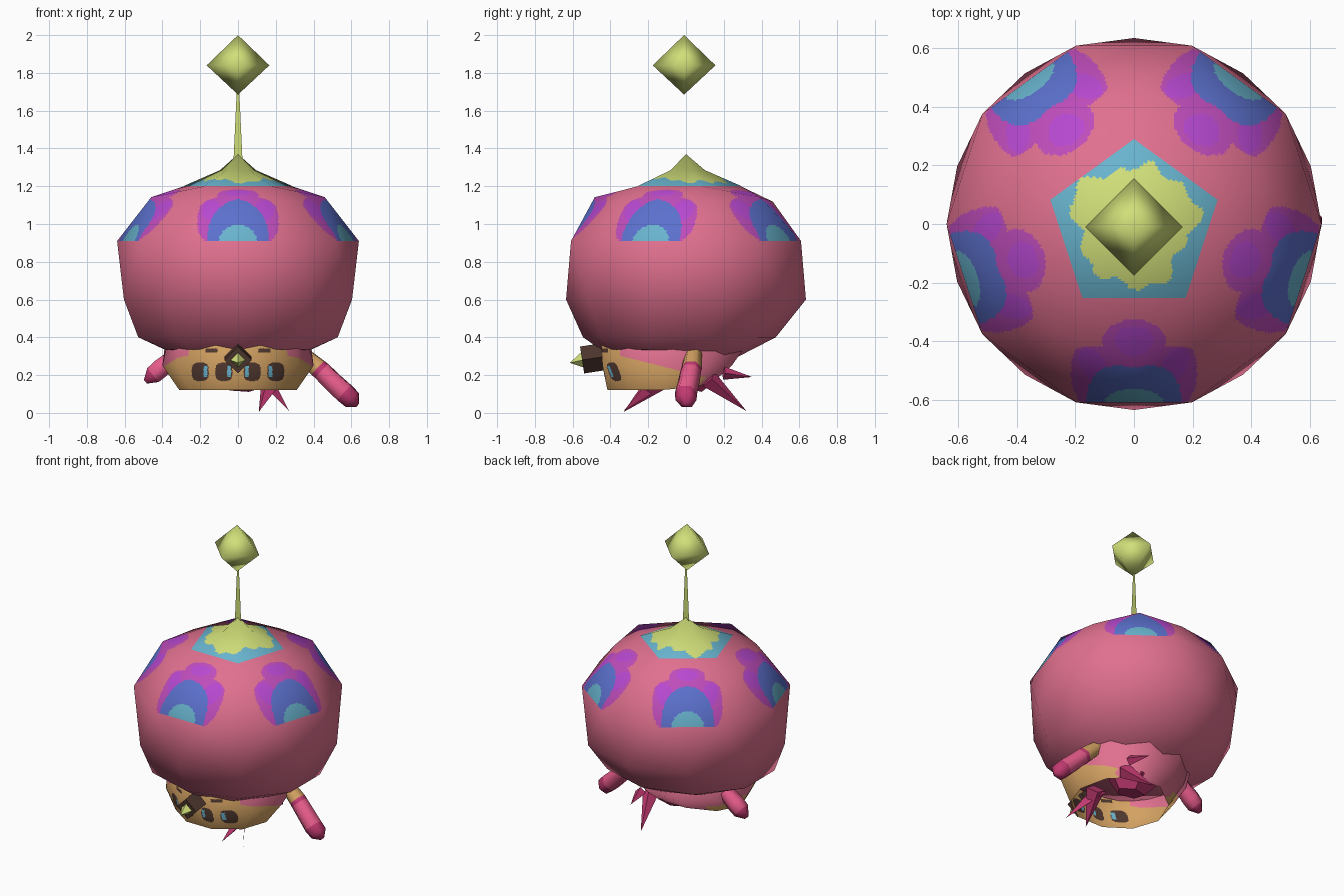
import bpy, bmesh
from math import sin, cos, atan2, pi, hypot, radians
from mathutils import Vector

cube = bpy.data.objects.get("Cube")
if cube:
    bpy.data.objects.remove(cube, do_unlink=True)


def material(name, *rgb):
    m = bpy.data.materials.new(name)
    col = [(c / 255) ** 2.2 for c in rgb] + [1]
    m.use_nodes = True
    m.diffuse_color = col
    m.node_tree.nodes["Principled BSDF"].inputs["Base Color"].default_value = col
    return m


PINK = material("skin pink", 224, 112, 142)
MAGENTA = material("dark magenta", 192, 60, 112)
ROSE = material("bright rose", 230, 92, 138)
PURPLE = material("petal purple", 190, 78, 186)
VIOLET = material("petal violet", 182, 74, 208)
BLUE = material("petal blue", 92, 112, 204)
TEAL = material("teal", 104, 178, 204)
LIME = material("lime", 208, 222, 120)
TAN = material("face tan", 210, 160, 98)
BROWN = material("dark brown", 80, 58, 50)


def ring(n, r, z, start, cy=0, ry=None):
    ry = ry or r
    angles = [radians(start) + 2 * pi * i / n for i in range(n)]
    return [Vector((r * cos(a), cy + ry * sin(a), z)) for a in angles]


def raise_back(points, start, slope):
    return [p + Vector((0, 0, max(0, p.y - start) * slope)) for p in points]


def finish(name, bm, mats):
    me = bpy.data.meshes.new(name)
    for f in bm.faces:
        f.smooth = True
    bm.to_mesh(me)
    bm.free()
    for m in mats:
        me.materials.append(m)
    ob = bpy.data.objects.new(name, me)
    bpy.context.collection.objects.link(ob)
    return ob


def hull(points):
    bm = bmesh.new()
    for p in points:
        bm.verts.new(p)
    res = bmesh.ops.convex_hull(bm, input=bm.verts)
    junk = {v for v in res["geom_interior"] + res["geom_unused"]
            if isinstance(v, bmesh.types.BMVert)}
    bmesh.ops.delete(bm, geom=list(junk), context="VERTS")
    bmesh.ops.recalc_face_normals(bm, faces=bm.faces)
    return bm


def painted(name, bm, mats, where, cuts, rule, normal):
    """Refine the chosen faces, colour them by rule, keep rounded shading."""
    edges = {e for f in bm.faces if where(f.calc_center_median()) for e in f.edges}
    bmesh.ops.subdivide_edges(bm, edges=list(edges), cuts=cuts, use_grid_fill=True)
    for f in bm.faces:
        f.material_index = mats.index(rule(f.calc_center_median()))
    ob = finish(name, bm, mats)
    ob.data.normals_split_custom_set_from_vertices(
        [normal(v.co).normalized() for v in ob.data.vertices])
    return ob


def tube(name, stations, sides, mats, smooth_angle):
    """Straight-axis tube through (x, y, z, radius), one material per segment."""
    bm = bmesh.new()
    axis = Vector(stations[-1][:3]) - Vector(stations[0][:3])
    q = axis.to_track_quat("Z", "Y")
    loops = [[bm.verts.new(Vector((x, y, z)) + q @ p) for p in ring(sides, max(r, 1e-5), 0, 0)]
             for x, y, z, r in stations]
    used = list(dict.fromkeys(mats))
    for a, b, m in zip(loops, loops[1:], mats):
        for i in range(sides):
            j = (i + 1) % sides
            bm.faces.new((a[i], a[j], b[j], b[i])).material_index = used.index(m)
    bm.faces.new(loops[0][::-1])
    bm.faces.new(loops[-1]).material_index = used.index(mats[-1])
    bmesh.ops.remove_doubles(bm, verts=bm.verts, dist=1e-4)
    bmesh.ops.recalc_face_normals(bm, faces=bm.faces)
    ob = finish(name, bm, used)
    bpy.ops.object.select_all(action="DESELECT")
    ob.select_set(True)
    bpy.context.view_layer.objects.active = ob
    bpy.ops.object.shade_smooth_by_angle(angle=radians(smooth_angle))


def blade(name, mat, *points):
    bm = bmesh.new()
    bm.faces.new([bm.verts.new(p) for p in points])
    finish(name, bm, [mat])


# Round body with five petal spots on its upper half
def body_colour(p):
    if p.z < 0.91:
        return PINK
    a, r = atan2(p.y, p.x) + pi / 2, hypot(p.x, p.y)
    step = 2 * pi / 5
    d = a - step * round(a / step)
    u, s = abs(r * sin(d)), (p.z - 0.91) * 1.1 + (0.62 - r) * 0.6
    if hypot(u / 0.1, s / 0.13) < 1:
        return TEAL
    if hypot(u / 0.16, (s - 0.04) / 0.28) < 1:
        return BLUE
    if hypot(u / 0.065, (s - 0.41) / 0.045) < 1 or hypot((u - 0.14) / 0.05, (s - 0.25) / 0.09) < 1:
        return VIOLET
    if (u / 0.215) ** 3 + (abs(s - 0.16) / 0.215) ** 3 < 1:
        return PURPLE
    if hypot(u / 0.11, (s - 0.385) / 0.09) < 1:
        return PURPLE
    return PINK


body = (ring(5, 0.3, 1.2, 90, -0.01) + ring(5, 0.483, 1.142, -90) + ring(5, 0.46, 1.118, 90)
        + ring(10, 0.64, 0.91, 0) + ring(10, 0.635, 0.6, 18)
        + ring(10, 0.555, 0.4, 18, -0.035, 0.51)
        + raise_back(ring(10, 0.4, 0.335, 18, -0.09, 0.36), 0, -0.15))
painted("body", hull(body), [PINK, PURPLE, VIOLET, BLUE, TEAL],
        lambda c: c.z > 0.92, 24, body_colour,
        lambda p: Vector((p.x, p.y, (p.z - 0.78) * 1.4)))


# Pointed cap on top
def cap_colour(p):
    a = atan2(p.y, p.x)
    edge = 0.205 + 0.015 * sin(5 * a + 1) + 0.015 * sin(3 * a) + 0.012 * sin(11 * a)
    return LIME if hypot(p.x, p.y) < edge else TEAL


bm = bmesh.new()
outer = [bm.verts.new(p) for p in ring(5, 0.3, 1.202, 90, -0.01)]
inner = [bm.verts.new(p) for p in ring(5, 0.1, 1.285, 90)]
tip = bm.verts.new((0, 0, 1.37))
for i in range(5):
    j = (i + 1) % 5
    bm.faces.new((outer[i], outer[j], inner[j], inner[i]))
    bm.faces.new((inner[i], inner[j], tip))
painted("cap", bm, [LIME, TEAL], lambda c: True, 20, cap_colour,
        lambda p: Vector((p.x * 2, p.y * 2, 0.9)))

# Flat stalk and floating bulb
blade("stalk", LIME, (-0.024, 0, 1.33), (0.024, 0, 1.33), (0.006, 0, 1.72), (-0.006, 0, 1.72))
tube("bulb", [(0, -0.01, 1.685, 0), (0, -0.01, 1.84, 0.166), (0, -0.01, 2, 0)],
     4, [LIME] * 2, 180)


# Head: open shell, tan face in front, pink behind, with four eyes and two brows
def head_colour(p):
    x = abs(p.x)
    if p.y < -0.2 and p.z > 0.13:
        d = x - (0.075 if x < 0.137 else 0.2)
        if (abs(d) / 0.045) ** 3 + (abs(p.z - 0.217) / 0.049) ** 3 < 1:
            return TEAL if -0.038 < d < -0.018 and abs(p.z - 0.22) < 0.028 else BROWN
        if abs(x - 0.14) < 0.032 and abs(p.z - 0.33) < 0.011:
            return BROWN
    above = p.y > -0.35 and p.z > 0.29 - 0.25 * (p.y + 0.3)
    return PINK if above or (p.y > 0.08 and x < 0.22) else TAN


head = (raise_back(ring(10, 0.31, 0.12, 0, -0.14, 0.29), -0.05, 0.2)
        + ring(10, 0.4, 0.25, 0, -0.1, 0.36) + ring(10, 0.385, 0.375, 0, -0.06, 0.41))
bm = hull(head)
bmesh.ops.delete(bm, geom=[f for f in bm.faces if f.normal.z < -0.9], context="FACES")
painted("head", bm, [TAN, PINK, BROWN, TEAL],
        lambda c: c.z < 0.37, 30, head_colour,
        lambda p: Vector((p.x, p.y + 0.1, p.z - 0.25)))

# Diamond-shaped nose with a small horn
tube("nose", [(0, -0.42, 0.3, 0.072), (0, -0.55, 0.28, 0.072)], 4, [BROWN], 30)
tube("nose_horn", [(0, -0.545, 0.28, 0.042), (0, -0.615, 0.265, 0)], 4, [LIME], 30)

# Arms: a long one on the left, a short one on the right
tube("left_arm", [(0.33, 0.04, 0.32, 0.045), (0.425, 0.03, 0.237, 0.055),
                  (0.445, 0.025, 0.22, 0.056), (0.5, 0.015, 0.165, 0.058),
                  (0.565, 0, 0.105, 0.06), (0.605, 0, 0.068, 0.056), (0.632, 0, 0.04, 0.015)],
     6, [TAN, MAGENTA, ROSE, ROSE, MAGENTA, MAGENTA], 70)
tube("right_arm", [(-0.33, 0.05, 0.3, 0.05), (-0.41, 0.05, 0.235, 0.058),
                   (-0.45, 0.05, 0.2, 0.055), (-0.49, 0.05, 0.165, 0.015)],
     6, [ROSE, ROSE, MAGENTA], 70)

# Spiky feet, a flat side blade and the frill under the head
spikes = {"front_foot": ((0.18, -0.15, 0.17), (0.11, -0.33, 0.005), 0.06),
          "back_foot": ((0.18, 0.12, 0.18), (0.115, 0.32, 0.01), 0.05),
          "back_barb": ((0.2, 0.2, 0.21), (0.17, 0.35, 0.19), 0.035)}
for name, (base, end, r) in spikes.items():
    tube(name, [(*base, r), (*end, 0)], 4, [MAGENTA], 30)
blade("side_blade", MAGENTA, (0.27, -0.33, 0.01), (0.2, -0.215, 0.15), (0.13, -0.1, 0.15))
tube("under_frill", [(0.03, 0.02, 0.22, 0.17), (0.03, 0, 0.13, 0.09)], 5, [MAGENTA], 30)
